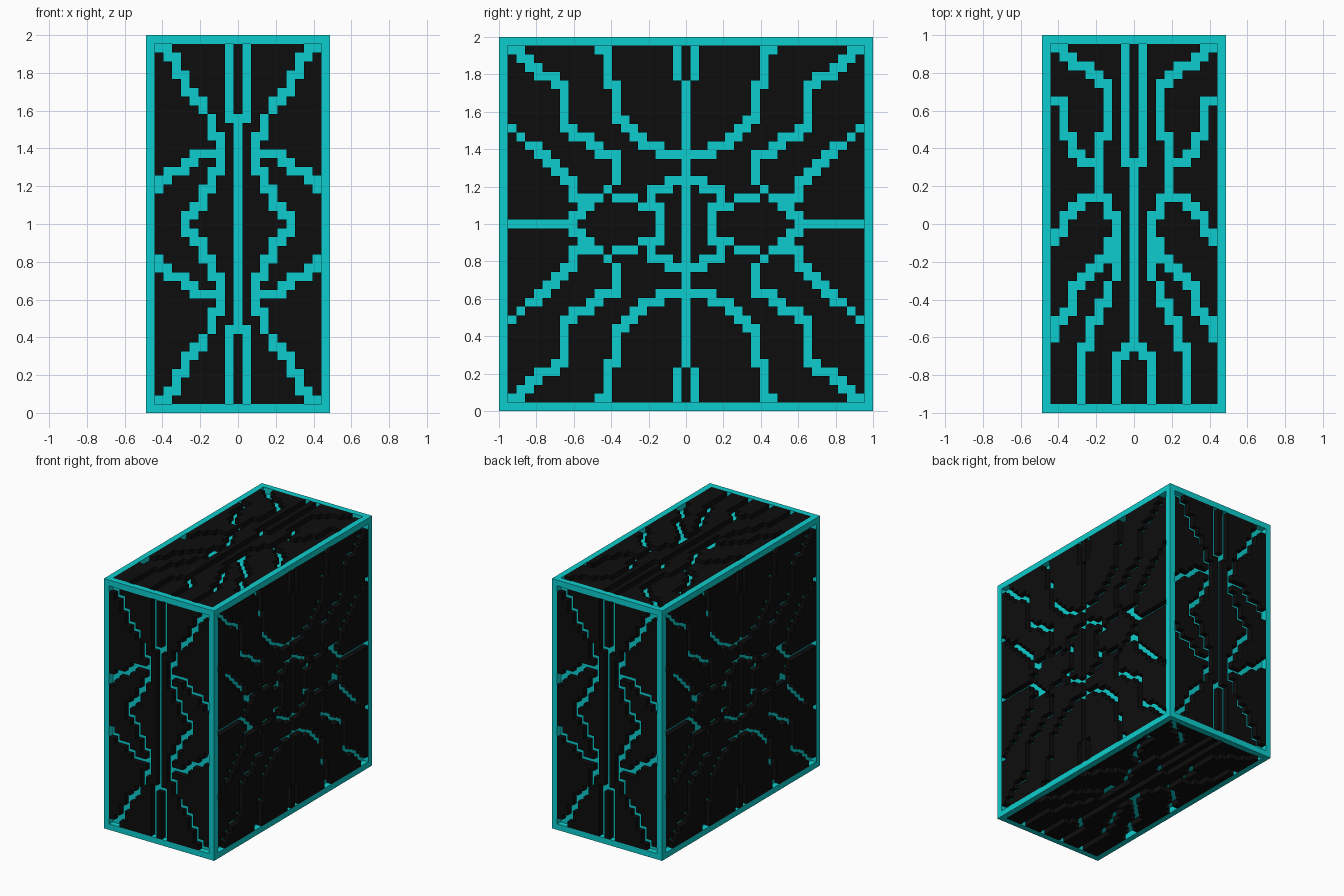
import bpy
import bmesh
from mathutils import Matrix, Vector

cube = bpy.data.objects.get("Cube")
if cube:
    bpy.data.objects.remove(cube, do_unlink=True)

CELL = 2 / 43                                  # width of one block
HALF = Vector((10.5, 21.5, 21.5)) * CELL       # half size of the case
CENTRE = Vector((0, 0, HALF.z))
X, Y, Z = Vector((1, 0, 0)), Vector((0, 1, 0)), Vector((0, 0, 1))


def material(name, colour):
    mat = bpy.data.materials.new(name)
    mat.use_nodes = True
    mat.diffuse_color = colour
    shader = mat.node_tree.nodes["Principled BSDF"]
    shader.inputs["Base Color"].default_value = colour
    shader.inputs["Roughness"].default_value = 0.8
    return mat


cyan = material("cyan", (0.004, 0.61, 0.62, 1))
black = material("black", (0.004, 0.004, 0.004, 1))


def finish(name, bm, mat):
    mesh = bpy.data.meshes.new(name)
    bm.to_mesh(mesh)
    bm.free()
    mesh.materials.append(mat)
    obj = bpy.data.objects.new(name, mesh)
    bpy.context.collection.objects.link(obj)
    return obj


def add_box(bm, centre, size):
    place = Matrix.Translation(centre) @ Matrix.Diagonal((*size, 1))
    bmesh.ops.create_cube(bm, size=1, matrix=place)


def trace(path):
    """Blocks under a path; slanted stretches become stairs."""
    cells = {path[0]}
    for (ax, ay), (bx, by) in zip(path, path[1:]):
        steps = max(abs(bx - ax), abs(by - ay))
        old = (ax, ay)
        for i in range(1, steps + 1):
            new = (round(ax + (bx - ax) * i / steps), round(ay + (by - ay) * i / steps))
            cells |= {(new[0], old[1]), new}
            old = new
    return cells


def grooves(paths, mirror_up):
    cells = set().union(*(trace(p) for p in paths))
    cells |= {(-u, v) for u, v in cells}
    if mirror_up:
        cells |= {(u, -v) for u, v in cells}
    return cells


def panel(name, cut, u, v, nu, nv):
    """One layer of blocks with the groove blocks left out."""
    n = u.cross(v)
    outer = max(abs(n[i]) * HALF[i] for i in range(3))
    bm = bmesh.new()

    def quad(points):
        bm.faces.new([bm.verts.new(CENTRE + u * a + v * b + n * c) for a, b, c in points])

    low, high = outer - CELL, outer
    for i in range(-nu, nu + 1):
        for j in range(-nv, nv + 1):
            if (i, j) in cut:
                continue
            a, b = (i - 0.5) * CELL, (j - 0.5) * CELL
            ring = [(a, b), (a + CELL, b), (a + CELL, b + CELL), (a, b + CELL)]
            quad([(*p, high) for p in ring])
            # walls towards neighbouring grooves
            sides = [(i, j - 1), (i + 1, j), (i, j + 1), (i - 1, j)]
            for k, side in enumerate(sides):
                if side in cut:
                    p, q = ring[k], ring[(k + 1) % 4]
                    quad([(*p, low), (*q, low), (*q, high), (*p, high)])
    bmesh.ops.remove_doubles(bm, verts=bm.verts, dist=CELL / 50)
    finish(name, bm, black)


# inner core, seen at the bottom of the grooves
bm = bmesh.new()
add_box(bm, CENTRE, (HALF - Vector((CELL,) * 3)) * 2)
finish("inner_core", bm, cyan)

# edge frame: four bars along each axis
bm = bmesh.new()
for axis in range(3):
    for s in (-1, 1):
        for t in (-1, 1):
            size = Vector((CELL,) * 3)
            size[axis] = 2 * HALF[axis] - (0 if axis == 2 else 2 * CELL)
            offset = Vector((0, 0, 0))
            for other, sign in zip([k for k in range(3) if k != axis], (s, t)):
                offset[other] = sign * (HALF[other] - CELL / 2)
            add_box(bm, CENTRE + offset, size)
finish("edge_frame", bm, cyan)

# groove paths in blocks from the panel centre, half or quarter of each panel
narrow_paths = [
    [(0, 0), (0, 12), (1, 12), (1, 20)],
    [(9, 20), (7, 18), (7, 17), (6, 17), (6, 15), (4, 13)],
    [(3, 12), (3, 10), (2, 10), (2, 6), (3, 6), (3, 4), (4, 4), (4, 2), (6, 0)],
    [(2, 8), (5, 8), (5, 7), (6, 7), (6, 6), (8, 6), (8, 5), (9, 5), (9, 4)],
]
wide_paths = [
    [(0, 0), (0, 16)],
    [(1, 17), (1, 20)],
    [(10, 20), (9, 20), (9, 16), (8, 16), (8, 12), (5, 9), (3, 9), (3, 8), (0, 8)],
    [(20, 20), (18, 18), (17, 18), (17, 17), (15, 17), (15, 16), (14, 16), (14, 11)],
    [(14, 11), (13, 11), (13, 10), (11, 10), (11, 9), (10, 9), (10, 8), (8, 8), (8, 5)],
    [(20, 11)], [(19, 10)], [(9, 4)],
    [(18, 9), (13, 4), (13, 3), (10, 3)],
    [(11, 3), (11, 2), (12, 2), (12, 1), (13, 1), (13, 0), (20, 0)],
    [(8, 3), (6, 3)],
    [(5, 2), (3, 2), (3, 0)],
    [(0, 5), (2, 5), (2, 4), (4, 4), (4, 2)],
]
lid_paths = [
    [(2, -20), (2, -15), (1, -15), (1, -14), (0, -14), (0, 7), (1, 7), (1, 20)],
    [(9, 20), (7, 18), (5, 18), (5, 17), (4, 17), (4, 16), (3, 16), (3, 10), (4, 10)],
    [(4, 10), (4, 3), (3, 3), (3, 1), (2, 1), (2, -6)],
    [(3, -7), (3, -9), (4, -9), (4, -11), (5, -11), (5, -14), (6, -14), (6, -20)],
    [(9, 14), (8, 14), (8, 10), (7, 10), (7, 8), (6, 8), (6, 7), (4, 7)],
    [(4, 3), (6, 3), (6, 2), (7, 2), (7, 1), (8, 1), (8, -1), (9, -1), (9, -2)],
    [(2, -2), (3, -2), (3, -4), (4, -4), (4, -5), (5, -5), (5, -6), (6, -6), (6, -7)],
    [(6, -7), (7, -7), (7, -10), (8, -10), (8, -11), (9, -11), (9, -13)],
]

# opposite panels share a pattern
narrow = grooves(narrow_paths, True)
wide = grooves(wide_paths, True)
lid = grooves(lid_paths, False)
panel("front_panel", narrow, X, Z, 9, 20)
panel("back_panel", narrow, -X, Z, 9, 20)
panel("left_panel", wide, Y, Z, 20, 20)
panel("right_panel", wide, -Y, Z, 20, 20)
panel("top_panel", lid, X, Y, 9, 20)
panel("bottom_panel", lid, -X, Y, 9, 20)
